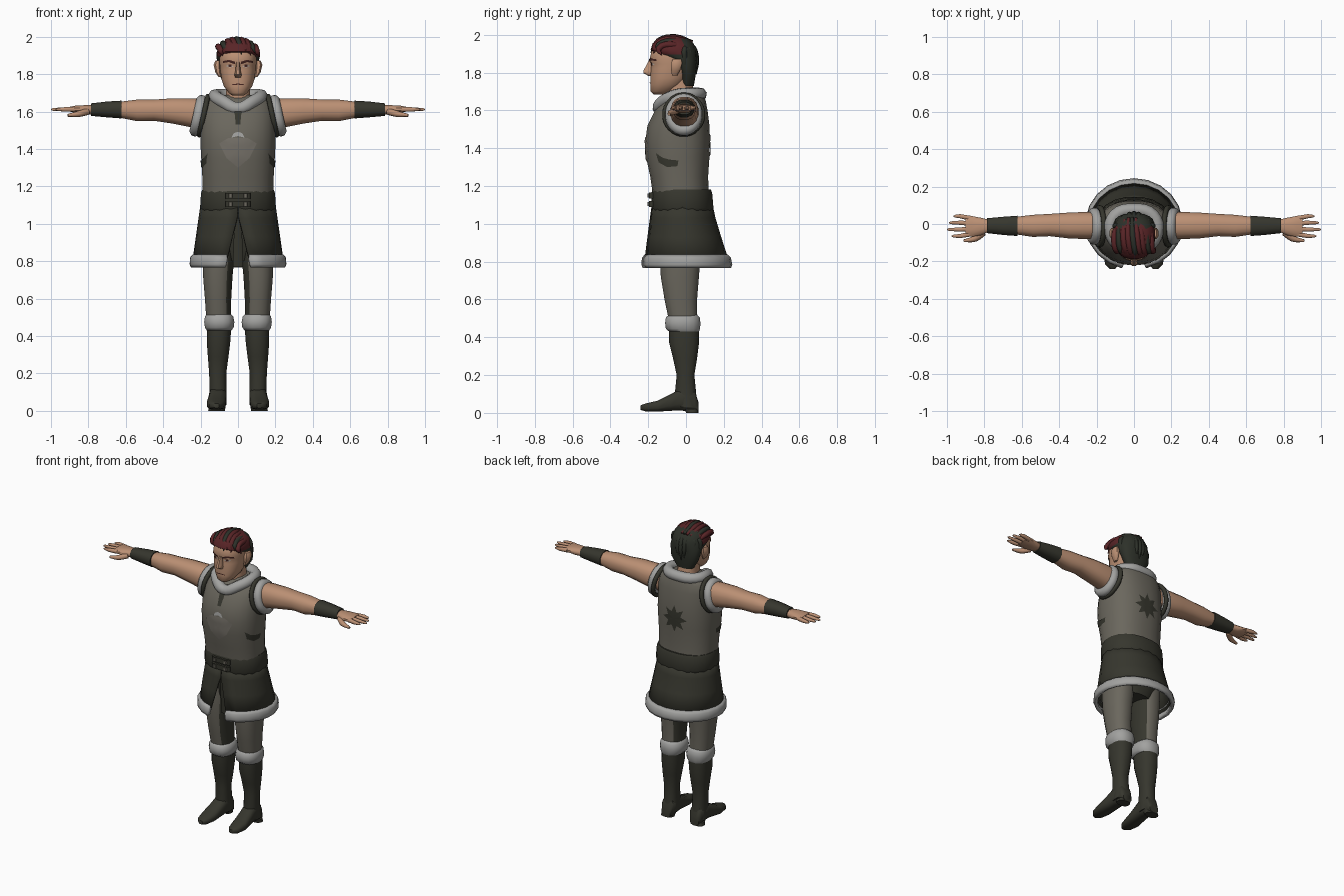
import bpy, bmesh, math
from mathutils import Vector
from mathutils.bvhtree import BVHTree

cube = bpy.data.objects.get("Cube")
if cube:
    bpy.data.objects.remove(cube, do_unlink=True)


def material(name, r, g, b):
    m = bpy.data.materials.new(name)
    m.use_nodes = True
    m.diffuse_color = (r, g, b, 1)
    m.node_tree.nodes["Principled BSDF"].inputs["Base Color"].default_value = (r, g, b, 1)
    return m


GREY = material("grey leather", .145, .135, .11)
WORN = material("worn leather", .18, .165, .14)
DARK = material("dark leather", .037, .037, .027)
FUR = material("pale fur", .36, .36, .35)
SKIN = material("skin", .5, .28, .175)
RED = material("red hair", .1, .018, .02)
BLACK = material("dark hair", .026, .03, .022)
LINE = material("face line", .07, .022, .018)
EYE = material("eye white", .5, .47, .43)
PARTS = []


def finish(name, mesh, mats, mirror=False, rule=None):
    for m in (mats if isinstance(mats, tuple) else (mats,)):
        mesh.materials.append(m)
    if rule:
        for p in mesh.polygons:
            p.material_index = rule(p)
    ob = bpy.data.objects.new(name, mesh)
    bpy.context.collection.objects.link(ob)
    if mirror:
        ob.modifiers.new("mirror", 'MIRROR').use_mirror_merge = False
    PARTS.append(ob)
    return ob


def to_mesh(bm, name):
    bmesh.ops.recalc_face_normals(bm, faces=bm.faces)
    mesh = bpy.data.meshes.new(name)
    bm.to_mesh(mesh)
    bm.free()
    return mesh


def loft(name, axis, sections, mats, n=16, box=.85, mirror=False, rule=None):
    """Skin rounded sections (t, u0, u1, v0, v1) placed along an axis."""
    bm = bmesh.new()
    rings = []
    for t, u0, u1, v0, v1 in sections:
        ring = []
        for i in range(n):
            a = math.tau * (i + .5) / n
            c, s = math.cos(a), math.sin(a)
            u = (u0 + u1) / 2 + (u1 - u0) / 2 * math.copysign(abs(c) ** box, c)
            v = (v0 + v1) / 2 + (v1 - v0) / 2 * math.copysign(abs(s) ** box, s)
            ring.append(bm.verts.new({'x': (t, u, v), 'y': (u, t, v), 'z': (u, v, t)}[axis]))
        rings.append(ring)
    for a, b in zip(rings, rings[1:]):
        for i in range(n):
            bm.faces.new((a[i], a[(i + 1) % n], b[(i + 1) % n], b[i]))
    bm.faces.new(rings[0])
    bm.faces.new(rings[-1])
    return finish(name, to_mesh(bm, name), mats, mirror, rule)


def tube(name, points, radius, mat, tapers=None, cyclic=False, mirror=False):
    """Round smooth tube through points."""
    cu = bpy.data.curves.new(name, 'CURVE')
    cu.dimensions = '3D'
    cu.bevel_depth, cu.bevel_resolution, cu.resolution_u = radius, 2, 4
    cu.use_fill_caps = True
    sp = cu.splines.new('BEZIER')
    sp.bezier_points.add(len(points) - 1)
    sp.use_cyclic_u = cyclic
    for i, (bp, p) in enumerate(zip(sp.bezier_points, points)):
        bp.co = p
        bp.handle_left_type = bp.handle_right_type = 'AUTO'
        bp.radius = tapers[i] if tapers else 1
    ob = bpy.data.objects.new(name + " guide", cu)
    bpy.context.collection.objects.link(ob)
    dg = bpy.context.evaluated_depsgraph_get()
    mesh = bpy.data.meshes.new_from_object(ob.evaluated_get(dg))
    bpy.data.objects.remove(ob, do_unlink=True)
    mesh.materials.clear()
    return finish(name, mesh, mat, mirror)


def patch(name, target, facing, outline, mat, mirror=False, lift=.004):
    """Thin plate laid on a part, outlined in the plane seen along 'facing'."""
    tree = BVHTree.FromPolygons([v.co for v in target.data.vertices],
                                [p.vertices for p in target.data.polygons])
    d = Vector(facing)
    pts = [Vector(p) for p in outline]
    mid = sum(pts, Vector((0, 0))) / len(pts)
    dense = [p.lerp(q, k / 3) for p, q in zip(pts, pts[1:] + pts[:1]) for k in range(3)]
    bm = bmesh.new()

    def place(p):
        start = (Vector((0, p.x, p.y)) if d.x else Vector((p.x, 0, p.y))) + d * 2
        hit = tree.ray_cast(start, -d)[0] or tree.find_nearest(start - d * 1.85)[0]
        return bm.verts.new(hit + d * lift)

    centre = place(mid)
    rings = [[place(mid.lerp(p, f / 3)) for p in dense] for f in (1, 2, 3)]
    for i in range(len(dense)):
        j = (i + 1) % len(dense)
        bm.faces.new((centre, rings[0][i], rings[0][j]))
        for a, b in zip(rings, rings[1:]):
            bm.faces.new((a[i], b[i], b[j], a[j]))
    bm.normal_update()
    if sum((f.normal.dot(d) for f in bm.faces)) < 0:
        bmesh.ops.reverse_faces(bm, faces=bm.faces)
    mesh = bpy.data.meshes.new(name)
    bm.to_mesh(mesh)
    bm.free()
    return finish(name, mesh, mat, mirror)


def open_skirt(name, rows, mat, thick, n=20):
    """Flared shell (z, half width, front, back, slit) open at the front."""
    bm = bmesh.new()
    grid = []
    for z, rx, y0, y1, slit in rows:
        gap = math.asin(slit / rx)
        row = []
        for i in range(n + 1):
            a = -math.pi / 2 + gap + (math.tau - 2 * gap) * i / n
            row.append(bm.verts.new((rx * math.cos(a), (y0 + y1) / 2 + (y1 - y0) / 2 * math.sin(a), z)))
        grid.append(row)
    for a, b in zip(grid, grid[1:]):
        for i in range(n):
            bm.faces.new((a[i], b[i], b[i + 1], a[i + 1]))
    ob = finish(name, to_mesh(bm, name), mat)
    mod = ob.modifiers.new("thickness", 'SOLIDIFY')
    mod.thickness, mod.offset = thick, 0


# Boots, fur cuffs and trousers
loft("boot_shafts", 'z', [(.03, .06, .155, -.05, .06), (.1, .06, .152, -.06, .055), (.2, .062, .155, -.05, .045),
     (.29, .05, .162, -.07, .06), (.37, .04, .168, -.09, .07), (.45, .035, .168, -.09, .07)], DARK, mirror=True)
loft("boot_feet", 'y', [(-.24, .1, .13, .015, .04), (-.215, .08, .155, .008, .05), (-.15, .065, .168, .006, .065),
     (-.08, .062, .16, .01, .1), (-.03, .06, .155, .012, .13), (.045, .062, .15, 0, .12), (.065, .075, .14, 0, .06)],
     DARK, n=12, box=.7, mirror=True)
loft("boot_soles", 'z', [(0, .07, .16, -.0, .066), (.02, .066, .156, -.01, .064)], DARK, mirror=True)
loft("knee_cuffs", 'z', [(.43, .035, .168, -.09, .07), (.445, .022, .178, -.108, .076), (.475, .018, .182, -.112, .078),
     (.505, .024, .178, -.108, .074), (.52, .04, .165, -.09, .06)], FUR, mirror=True)
loft("trouser_legs", 'z', [(.48, .035, .17, -.09, .06), (.6, .035, .178, -.115, .06), (.72, .028, .188, -.135, .07),
     (.85, .015, .192, -.14, .08), (1.05, .005, .185, -.14, .1)], (GREY, DARK), mirror=True,
     rule=lambda p: int(p.normal.x < -.55))
loft("hips", 'z', [(.8, -.1, .1, -.1, .08), (.88, -.17, .17, -.13, .1), (1.1, -.18, .18, -.15, .12)], DARK)
loft("front_flap", 'z', [(.77, -.03, .03, -.15, -.13), (.9, -.025, .025, -.16, -.14), (1.06, -.02, .02, -.175, -.15)],
     DARK, n=8)

# Skirt with fur hem, belt and buckles
open_skirt("skirt", [(1.1, .195, -.175, .135, .001), (1.03, .205, -.185, .15, .004), (.93, .22, -.2, .18, .03),
           (.8, .24, -.222, .222, .06)], DARK, .012)
open_skirt("skirt_fur_hem", [(.83, .236, -.218, .212, .058), (.815, .248, -.23, .228, .058),
           (.785, .25, -.234, .234, .064), (.77, .243, -.228, .228, .066)], FUR, .022)
loft("belt", 'z', [(1.07, -.198, .198, -.178, .142), (1.085, -.205, .205, -.184, .147), (1.165, -.2, .2, -.184, .14),
     (1.182, -.193, .193, -.178, .132)], DARK, n=20, box=.9)
for k, z in enumerate((1.105, 1.15)):
    loft(f"buckle_strap_{k + 1}", 'z', [(z - .016, -.068, .068, -.197, -.15), (z + .016, -.068, .068, -.197, -.15)],
         DARK, n=12, box=.4)
    loft(f"buckles_{k + 1}", 'z', [(z - .01, .028, .052, -.203, -.17), (z + .01, .028, .052, -.203, -.17)],
         GREY, n=8, box=.4, mirror=True)

# Jerkin and its patches
jerkin = loft("jerkin", 'z', [(1.15, -.19, .19, -.176, .122), (1.25, -.192, .192, -.19, .118),
              (1.35, -.198, .198, -.212, .125), (1.44, -.203, .203, -.216, .128), (1.52, -.2, .2, -.205, .125),
              (1.6, -.195, .195, -.165, .115), (1.65, -.18, .18, -.125, .105), (1.69, -.13, .13, -.08, .09)],
              GREY, n=24)
patch("chest_shield", jerkin, (0, -1, 0), [(0, 1.3), (.06, 1.35), (.1, 1.43), (.05, 1.46), (-.05, 1.46),
      (-.1, 1.43), (-.06, 1.35)], WORN)
patch("chest_arch", jerkin, (0, -1, 0), [(-.036, 1.46), (-.022, 1.485), (0, 1.492), (.022, 1.485), (.036, 1.46),
      (0, 1.47)], FUR, lift=.007)
patch("neck_lace", jerkin, (0, -1, 0), [(-.012, 1.53), (.012, 1.53), (.02, 1.61), (-.02, 1.61)], DARK, lift=.008)
patch("side_pockets", jerkin, (1, 0, 0), [(-.16, 1.375), (-.145, 1.325), (-.1, 1.3), (-.045, 1.305), (-.04, 1.335),
      (-.09, 1.34), (-.125, 1.35)], DARK, mirror=True)
star = [(r * math.sin(k * math.tau / 16), 1.415 + r * math.cos(k * math.tau / 16))
        for k in range(16) for r in ((.09, .05)[k % 2],)]
patch("back_star", jerkin, (0, 1, 0), star, DARK)

# Fur collar and armhole trims
tube("fur_collar", [(0, -.142, 1.615), (.075, -.115, 1.65), (.122, -.04, 1.68), (.1, .045, 1.685), (0, .075, 1.685),
     (-.1, .045, 1.685), (-.122, -.04, 1.68), (-.075, -.115, 1.65)], .036, FUR, cyclic=True)


def armhole(name, x, ry, rz, radius, mat):
    ring = [(k * math.tau / 8) for k in range(8)]
    tube(name, [(x - .22 * rz * math.sin(a), -.012 + ry * math.cos(a), 1.578 + rz * math.sin(a)) for a in ring],
         radius, mat, cyclic=True, mirror=True)


armhole("sleeve_fur", .212, .07, .082, .03, FUR)
armhole("armhole_seams", .184, .1, .103, .014, DARK)

# Arms, bracers and hands
loft("arms", 'x', [(.15, -.075, .06, 1.51, 1.665), (.25, -.082, .066, 1.515, 1.672), (.35, -.078, .062, 1.535, 1.672),
     (.45, -.066, .055, 1.55, 1.665), (.54, -.07, .05, 1.548, 1.665), (.64, -.055, .038, 1.568, 1.652),
     (.79, -.04, .022, 1.585, 1.635)], SKIN, mirror=True)
loft("bracers", 'x', [(.622, -.066, .046, 1.562, 1.66), (.7, -.06, .04, 1.568, 1.655),
     (.785, -.05, .032, 1.576, 1.645)], DARK, n=12, mirror=True)
loft("palms", 'x', [(.77, -.04, .022, 1.585, 1.635), (.82, -.062, .035, 1.585, 1.635), (.87, -.07, .045, 1.593, 1.632),
     (.9, -.066, .043, 1.6, 1.626)], SKIN, n=12, mirror=True)
for k, (y, tip) in enumerate(((-.054, .975), (-.026, 1.0), (.003, .99), (.031, .965))):
    end = y * 1.25 + .003
    loft(f"fingers_{k + 1}", 'x', [(.875, y - .014, y + .014, 1.598, 1.626), (.93, end - .012, end + .012, 1.6, 1.624),
         (tip - .01, end - .008, end + .008, 1.604, 1.619), (tip, end - .003, end + .003, 1.608, 1.614)],
         SKIN, n=8, mirror=True)
tube("thumbs", [(.805, -.045, 1.6), (.85, -.078, 1.588), (.91, -.09, 1.58)], .017, SKIN, (1.1, 1, .45), mirror=True)

# Head, nose, ears
loft("neck", 'z', [(1.6, -.075, .075, -.1, .06), (1.68, -.065, .065, -.1, .045), (1.78, -.065, .065, -.1, .03)], SKIN)
head = loft("head", 'z', [(1.685, -.03, .03, -.172, -.1), (1.7, -.05, .05, -.188, -.07), (1.735, -.076, .076, -.188, -.015),
            (1.77, -.088, .088, -.19, .01), (1.82, -.096, .096, -.186, .035), (1.845, -.098, .098, -.184, .04),
            (1.87, -.1, .1, -.194, .045), (1.92, -.098, .098, -.182, .04), (1.965, -.07, .07, -.14, .01)], SKIN, n=20)
loft("nose", 'z', [(1.782, -.016, .016, -.2, -.16), (1.797, -.021, .021, -.228, -.16), (1.812, -.016, .016, -.226, -.16),
     (1.865, -.01, .01, -.197, -.16)], SKIN, n=8)
loft("ears", 'z', [(1.785, .09, .105, -.075, -.045), (1.81, .09, .122, -.08, -.03), (1.85, .09, .132, -.082, -.018),
     (1.872, .095, .122, -.07, -.025)], SKIN, n=8, mirror=True)

# Painted face
front = (0, -1, 0)
patch("brows", head, front, [(.016, 1.853), (.05, 1.865), (.08, 1.86), (.08, 1.87), (.048, 1.877), (.016, 1.867)],
      LINE, mirror=True)
patch("eyes", head, front, [(.024, 1.842), (.044, 1.835), (.064, 1.844), (.045, 1.854)], EYE, mirror=True)
patch("pupils", head, front, [(.036, 1.838), (.052, 1.838), (.052, 1.853), (.036, 1.853)], LINE, mirror=True, lift=.006)
patch("mouth", head, front, [(-.032, 1.741), (0, 1.744), (.032, 1.741), (.03, 1.747), (0, 1.75), (-.03, 1.747)], LINE)

# Hair: cropped dark back, red top with swept locks
loft("hair", 'z', [(1.73, -.06, .06, -.03, .042), (1.79, -.098, .098, -.03, .052), (1.865, -.11, .11, -.07, .058),
     (1.895, -.112, .112, -.16, .06), (1.92, -.113, .113, -.188, .056), (1.955, -.1, .1, -.178, .04),
     (1.98, -.07, .07, -.14, .01), (1.988, -.03, .03, -.1, -.03)], (BLACK, RED), n=20,
     rule=lambda p: int(p.center.z > 1.88 and p.center.y < -.015))
for i in range(9):
    x = (i - 4) * .024
    drop = 4.5 * x * x
    tube(f"top_lock_{i + 1}", [(x * .8 - .01, .035 - drop, 1.962 - drop), (x - .008, -.055, 1.986 - drop),
         (x + .005, -.145, 1.966 - drop), (x + .02, -.186 + drop * 1.4, 1.905 + .018 * (i % 2) - drop * .3)],
         .017, BLACK if i % 3 == 1 else RED, (.5, 1, 1, .15))
    tube(f"back_lock_{i + 1}", [(x * .8, 0, 1.972 - drop), (x, .042 - drop * 1.2, 1.925), (x, .055 - drop * 1.5, 1.86),
         (x * .9, .054 - drop * 1.5, 1.79 + .015 * (i % 2))], .015, BLACK, (.5, 1, 1, .15))

bpy.ops.object.select_all(action='DESELECT')
for ob in PARTS:
    ob.select_set(True)
bpy.context.view_layer.objects.active = PARTS[0]
bpy.ops.object.shade_smooth_by_angle(angle=math.radians(50))
